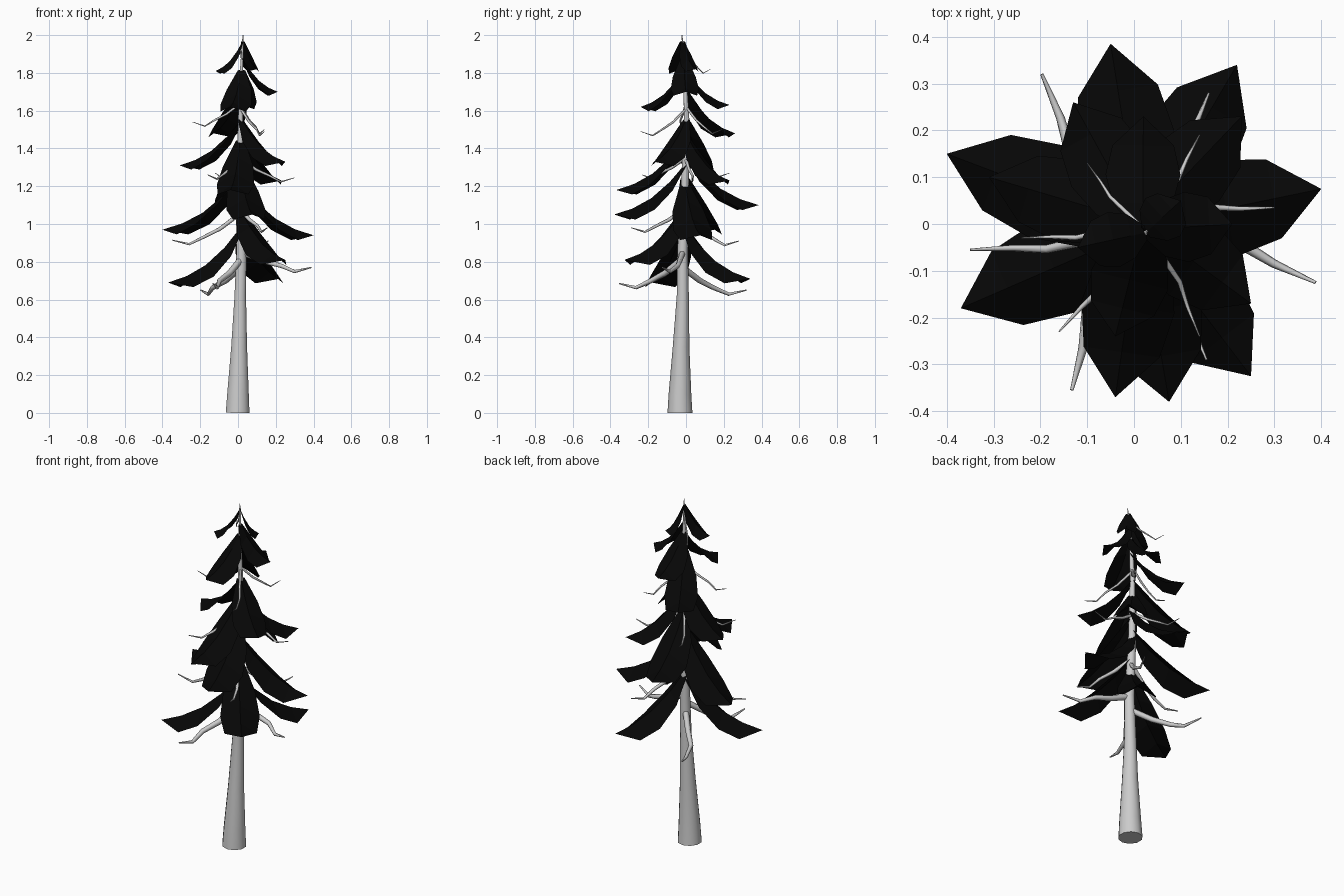
import bpy, bmesh, math
from mathutils import Vector

needle_mat = bpy.data.materials.new("needles")
needle_mat.diffuse_color = (0.002, 0.002, 0.002, 1)

# Trunk centre line: x, y, z, radius
TRUNK = [(-0.002, -0.032, 0, 0.066), (0, -0.032, 0.1, 0.060), (0.006, -0.026, 0.35, 0.044),
         (0.012, -0.017, 0.62, 0.032), (0.018, -0.018, 0.85, 0.028), (0.008, -0.008, 1.15, 0.022),
         (0.014, 0.004, 1.55, 0.014), (0.015, -0.005, 1.75, 0.010), (0.025, -0.016, 1.95, 0.005),
         (0.026, -0.022, 2.0, 0.002)]


def axis(z):
    """Point on the trunk centre line at height z."""
    for a, b in zip(TRUNK, TRUNK[1:]):
        if z <= b[2]:
            return Vector(a[:3]).lerp(Vector(b[:3]), (z - a[2]) / (b[2] - a[2]))
    return Vector(TRUNK[-1][:3])


def tube(name, pts, res):
    """Tapered round tube through points (x, y, z, radius)."""
    cu = bpy.data.curves.new(name, 'CURVE')
    cu.dimensions = '3D'
    cu.bevel_depth = 1
    cu.bevel_resolution = res
    cu.use_fill_caps = True
    sp = cu.splines.new('POLY')
    sp.points.add(len(pts) - 1)
    for p, (x, y, z, r) in zip(sp.points, pts):
        p.co = (x, y, z, 1)
        p.radius = r
    sp.use_smooth = True
    ob = bpy.data.objects.new(name, cu)
    bpy.context.collection.objects.link(ob)


def bough(name, tip, drop, half):
    """Drooping needle blade folded along its ridge, from the trunk to its tip."""
    tip = Vector(tip)
    root = axis(tip.z + drop)
    out = Vector((tip.x - root.x, tip.y - root.y, 0))
    side = Vector((-out.y, out.x, 0)).normalized()
    bm = bmesh.new()
    rows = []
    # reach, height, half width, side sag
    for r, h, w, s in [(0, 1, 0.25, 0.1), (0.22, 0.64, 0.8, 0.45), (0.48, 0.32, 1, 0.58),
                       (0.74, 0.12, 0.82, 0.56)]:
        c = root + out * r
        c.z = tip.z + drop * h
        off = side * half * w
        sag = Vector((0, 0, half * s))
        rows.append([bm.verts.new(v) for v in (c - off - sag, c, c + off - sag)])
    for a, b in zip(rows, rows[1:]):
        for i in (0, 1):
            bm.faces.new((a[i], b[i], b[i + 1], a[i + 1]))
    t = bm.verts.new(tip)
    for i in (0, 1):
        bm.faces.new((rows[-1][i], t, rows[-1][i + 1]))
    me = bpy.data.meshes.new(name)
    bm.to_mesh(me)
    bm.free()
    me.materials.append(needle_mat)
    bpy.context.collection.objects.link(bpy.data.objects.new(name, me))


def bare_branch(name, tip, rise, rad, kink):
    """Leafless branch: falls from the trunk, then lifts at the end."""
    tip = Vector(tip)
    root = axis(tip.z + rise)
    out = Vector((tip.x - root.x, tip.y - root.y, 0))
    side = Vector((-out.y, out.x, 0)) * kink
    pts = []
    for r, h, k, f in [(0, rise, 0, 1), (0.3, rise * 0.42, 0.5, 0.9), (0.55, rise * 0.1, 1, 0.75),
                       (0.75, -0.022, 0.4, 0.55), (1, 0, 0, 0.2)]:
        p = root + out * r + side * k
        pts.append((p.x, p.y, tip.z + h, rad * f))
    tube(name, pts, 1)


tube("trunk", TRUNK, 3)

# Boughs: tip x, y, z, drop, half width
BOUGHS = [(-0.37, -0.18, 0.69, 0.29, 0.105), (0.22, 0.34, 0.71, 0.29, 0.105),
          (0.25, -0.325, 0.81, 0.27, 0.105), (0.40, 0.075, 0.94, 0.28, 0.105),
          (-0.40, 0.15, 0.97, 0.28, 0.105), (0.075, -0.38, 1.05, 0.27, 0.105),
          (-0.05, 0.385, 1.10, 0.27, 0.105), (-0.04, -0.37, 1.18, 0.27, 0.1),
          (0.23, 0.23, 1.23, 0.24, 0.09), (-0.31, 0.10, 1.31, 0.24, 0.09),
          (0.25, -0.17, 1.33, 0.23, 0.09), (-0.13, 0.26, 1.48, 0.24, 0.09),
          (-0.04, -0.24, 1.62, 0.20, 0.085), (0.02, 0.23, 1.63, 0.19, 0.08),
          (0.21, 0.0, 1.70, 0.18, 0.075), (-0.12, -0.05, 1.81, 0.16, 0.06),
          (0.1, 0.05, 1.82, 0.15, 0.055)]
for i, (x, y, z, d, h) in enumerate(BOUGHS):
    bough(f"bough_{i + 1}", (x, y, z), d, h)

# Bare branches: tip x, y, z, rise, radius, sideways kink
BRANCHES = [(0.388, -0.125, 0.77, 0.08, 0.017, 0.09), (-0.133, -0.355, 0.685, 0.13, 0.018, -0.1),
            (-0.197, 0.32, 0.65, 0.12, 0.017, 0.10), (-0.35, -0.055, 0.915, 0.14, 0.012, 0.05),
            (0.155, -0.29, 0.98, 0.10, 0.011, 0.05), (0.16, 0.28, 0.91, 0.14, 0.012, -0.05),
            (-0.16, -0.23, 1.26, 0.09, 0.009, 0.06), (0.30, 0.035, 1.245, 0.10, 0.009, 0.06),
            (-0.12, 0.23, 1.27, 0.09, 0.008, 0.05), (0.14, -0.24, 1.49, 0.12, 0.007, 0.06),
            (0.14, 0.19, 1.50, 0.12, 0.007, -0.06), (-0.24, -0.03, 1.54, 0.10, 0.007, 0.05),
            (-0.1, 0.13, 1.82, 0.11, 0.005, 0.05)]
for i, (x, y, z, d, r, k) in enumerate(BRANCHES):
    bare_branch(f"bare_branch_{i + 1}", (x, y, z), d, r, k)
